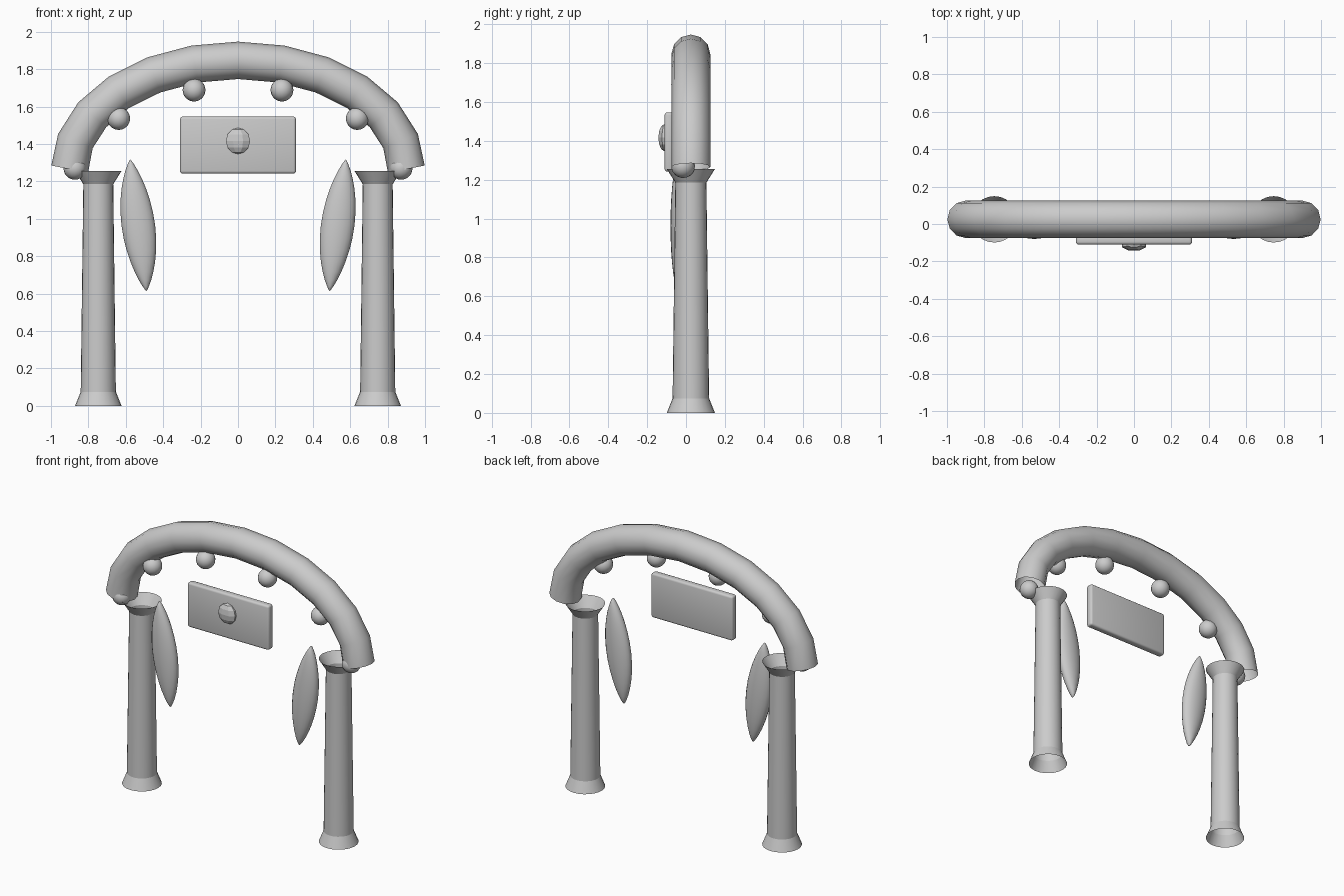
import bpy, bmesh, math
from mathutils import Matrix

cube = bpy.data.objects.get("Cube")
if cube:
    bpy.data.objects.remove(cube, do_unlink=True)

DEPTH = 0.025  # shared y centre of the arch and pillars

clay = bpy.data.materials.new("light_grey")
clay.use_nodes = True
GREY = (0.6, 0.6, 0.6, 1)
clay.diffuse_color = GREY
clay.node_tree.nodes["Principled BSDF"].inputs["Base Color"].default_value = GREY


def finish(name, bm, loc, smooth=True):
    bmesh.ops.recalc_face_normals(bm, faces=bm.faces)
    mesh = bpy.data.meshes.new(name)
    for f in bm.faces:
        f.smooth = smooth
    bm.to_mesh(mesh)
    bm.free()
    obj = bpy.data.objects.new(name, mesh)
    obj.location = loc
    mesh.materials.append(clay)
    bpy.context.collection.objects.link(obj)
    return obj


def tube(rings, sides):
    """Open skin over a list of (centre, axis_u, axis_v, radius) rings."""
    bm = bmesh.new()
    loops = []
    for (x, z), (ux, uz), r in rings:
        loop = []
        for i in range(sides):
            a = math.tau * i / sides
            loop.append(bm.verts.new((x + ux * r * math.cos(a), r * math.sin(a),
                                      z + uz * r * math.cos(a))))
        loops.append(loop)
    for low, high in zip(loops, loops[1:]):
        for i in range(sides):
            j = (i + 1) % sides
            bm.faces.new((low[i], low[j], high[j], high[i]))
    return bm


# Arch: round tube swept along half an ellipse
STEPS = 12
path = [(0.9 * math.cos(math.pi * i / STEPS), 1.265 + 0.582 * math.sin(math.pi * i / STEPS))
        for i in range(STEPS + 1)]
rings = []
for i, p in enumerate(path):
    a, b = path[max(i - 1, 0)], path[min(i + 1, STEPS)]
    dx, dz = b[0] - a[0], b[1] - a[1]
    n = math.hypot(dx, dz)
    rings.append((p, (dz / n, -dx / n), 0.1))
finish("arch", tube(rings, 12), (0, DEPTH, 0))

# Sign board with rounded edges
bm = bmesh.new()
bmesh.ops.create_cube(bm, size=1, matrix=Matrix.Diagonal((0.62, 0.05, 0.305, 1)))
bmesh.ops.bevel(bm, geom=bm.edges[:], offset=0.014, segments=3, profile=0.5, affect='EDGES')
finish("sign_board", bm, (0, -0.085, 1.394))

# Faceted gem on the sign
bm = bmesh.new()
bmesh.ops.create_uvsphere(bm, u_segments=8, v_segments=6, radius=0.07,
                          matrix=Matrix.Diagonal((1, 0.5, 1, 1)) @ Matrix.Rotation(math.pi / 8, 4, 'Z'))
finish("sign_gem", bm, (0, -0.11, 1.416), smooth=False)

PILLAR = [(0, 0.124), (0.075, 0.094), (1.185, 0.08), (1.255, 0.124)]
BULBS = [("outer", 0.872, 1.27), ("middle", 0.638, 1.536), ("inner", 0.235, 1.688)]

for side, s in (("left", 1), ("right", -1)):
    # Hollow pillar with flared foot and head
    rings = [((0, z), (1, 0), r) for z, r in PILLAR]
    pillar = finish(side + "_pillar", tube(rings, 24), (s * 0.747, DEPTH, 0))
    for e in pillar.data.edges:
        zs = [pillar.data.vertices[v].co.z for v in e.vertices]
        e.use_edge_sharp = abs(zs[0] - zs[1]) < 0.001

    # Hanging leaf: pointed ellipsoid leaning outward at the top
    bm = bmesh.new()
    bmesh.ops.create_uvsphere(bm, u_segments=20, v_segments=16, radius=1)
    for v in bm.verts:
        x, y, t = v.co
        taper = max(1 - t * t, 0) ** 0.35
        v.co = (s * 0.043 * t + 0.09 * x * taper, 0.05 * y, 0.352 * t)
    finish(side + "_leaf", bm, (s * 0.533, -0.03, 0.965))

    # Round bulbs under the arch
    for label, x, z in BULBS:
        bm = bmesh.new()
        bmesh.ops.create_uvsphere(bm, u_segments=16, v_segments=12, radius=0.061)
        finish(f"{side}_{label}_bulb", bm, (s * x, -0.015, z))
